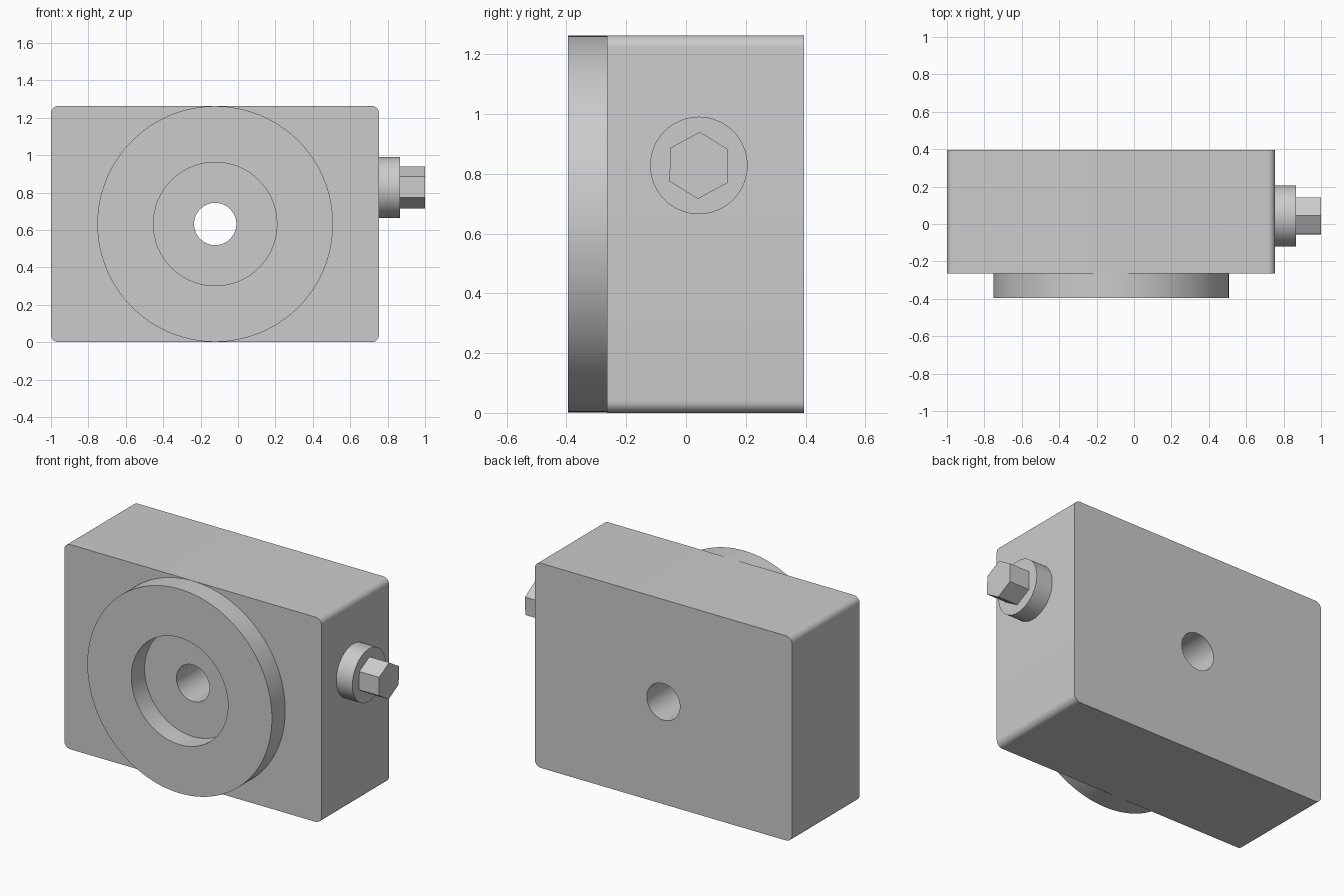
import bpy, bmesh, math
from mathutils import Vector, Matrix

if "Cube" in bpy.data.objects:
    bpy.data.objects.remove(bpy.data.objects["Cube"], do_unlink=True)

grey = bpy.data.materials.new("machined grey")
grey.use_nodes = True
grey.diffuse_color = (0.6, 0.6, 0.6, 1)
grey.node_tree.nodes["Principled BSDF"].inputs["Base Color"].default_value = grey.diffuse_color

BORE = Vector((-0.122, 0, 0.632))     # bore axis, along y
SHAFT = Vector((0, 0.043, 0.828))     # drive axis, along x
BODY_X, BODY_Y, HEIGHT = (-1.0, 0.755), (-0.265, 0.395), 1.263
FRONT = -0.395


def finish(name, bm):
    """Turn a bmesh into a smooth-by-angle object."""
    bmesh.ops.recalc_face_normals(bm, faces=bm.faces)
    mesh = bpy.data.meshes.new(name)
    bm.to_mesh(mesh)
    bm.free()
    mesh.materials.append(grey)
    obj = bpy.data.objects.new(name, mesh)
    bpy.context.collection.objects.link(obj)
    return obj


def smooth(obj):
    bpy.ops.object.select_all(action='DESELECT')
    obj.select_set(True)
    bpy.context.view_layer.objects.active = obj
    bpy.ops.object.shade_smooth_by_angle(angle=math.radians(30))


def rod(name, axis, center, radius, depth, sides, twist=0):
    """Closed prism along x or y."""
    turn = Matrix.Rotation(math.pi / 2, 4, 'Y' if axis == 'X' else 'X')
    spin = Matrix.Rotation(twist, 4, axis)
    bm = bmesh.new()
    bmesh.ops.create_cone(bm, cap_ends=True, segments=sides, radius1=radius,
                          radius2=radius, depth=depth,
                          matrix=Matrix.Translation(center) @ spin @ turn)
    return finish(name, bm)


# Housing: block with the four front-to-back edges rounded
bm = bmesh.new()
size = (BODY_X[1] - BODY_X[0], BODY_Y[1] - BODY_Y[0], HEIGHT)
middle = (sum(BODY_X) / 2, sum(BODY_Y) / 2, HEIGHT / 2)
bmesh.ops.create_cube(bm, size=1, matrix=Matrix.Translation(middle) @ Matrix.Diagonal((*size, 1)))
long_edges = [e for e in bm.edges if abs(e.verts[0].co.y - e.verts[1].co.y) > 0.1]
bmesh.ops.bevel(bm, geom=long_edges, offset=0.04, segments=8, profile=0.5, affect='EDGES')
housing = finish("housing", bm)

# Through bore
cutter = rod("bore_cutter", 'Y', BORE, 0.113, 2, 64)
cutter.hide_render = True
cut = housing.modifiers.new("bore", 'BOOLEAN')
cut.operation, cut.solver, cut.object = 'DIFFERENCE', 'EXACT', cutter
bpy.context.view_layer.objects.active = housing
bpy.ops.object.modifier_apply(modifier=cut.name)
bpy.data.objects.remove(cutter, do_unlink=True)
smooth(housing)

# Front flange: ring turned around the bore axis, open where it meets the housing
bm = bmesh.new()
profile = [(0.33, BODY_Y[0]), (0.33, FRONT), (0.63, FRONT), (0.63, BODY_Y[0])]
points = [bm.verts.new(BORE + Vector((r, y, 0))) for r, y in profile]
lines = [bm.edges.new(pair) for pair in zip(points, points[1:])]
bmesh.ops.spin(bm, geom=points + lines, cent=BORE, axis=(0, 1, 0),
               angle=math.tau, steps=128, use_merge=True)
bmesh.ops.remove_doubles(bm, verts=bm.verts, dist=0.0001)
smooth(finish("front_flange", bm))

# Side drive: round collar and hexagonal shaft end
smooth(rod("drive_collar", 'X', SHAFT + Vector((0.81, 0, 0)), 0.163, 0.11, 64))
rod("hex_shaft", 'X', SHAFT + Vector((0.9325, 0, 0)), 0.112, 0.135, 6, math.radians(28.5))
